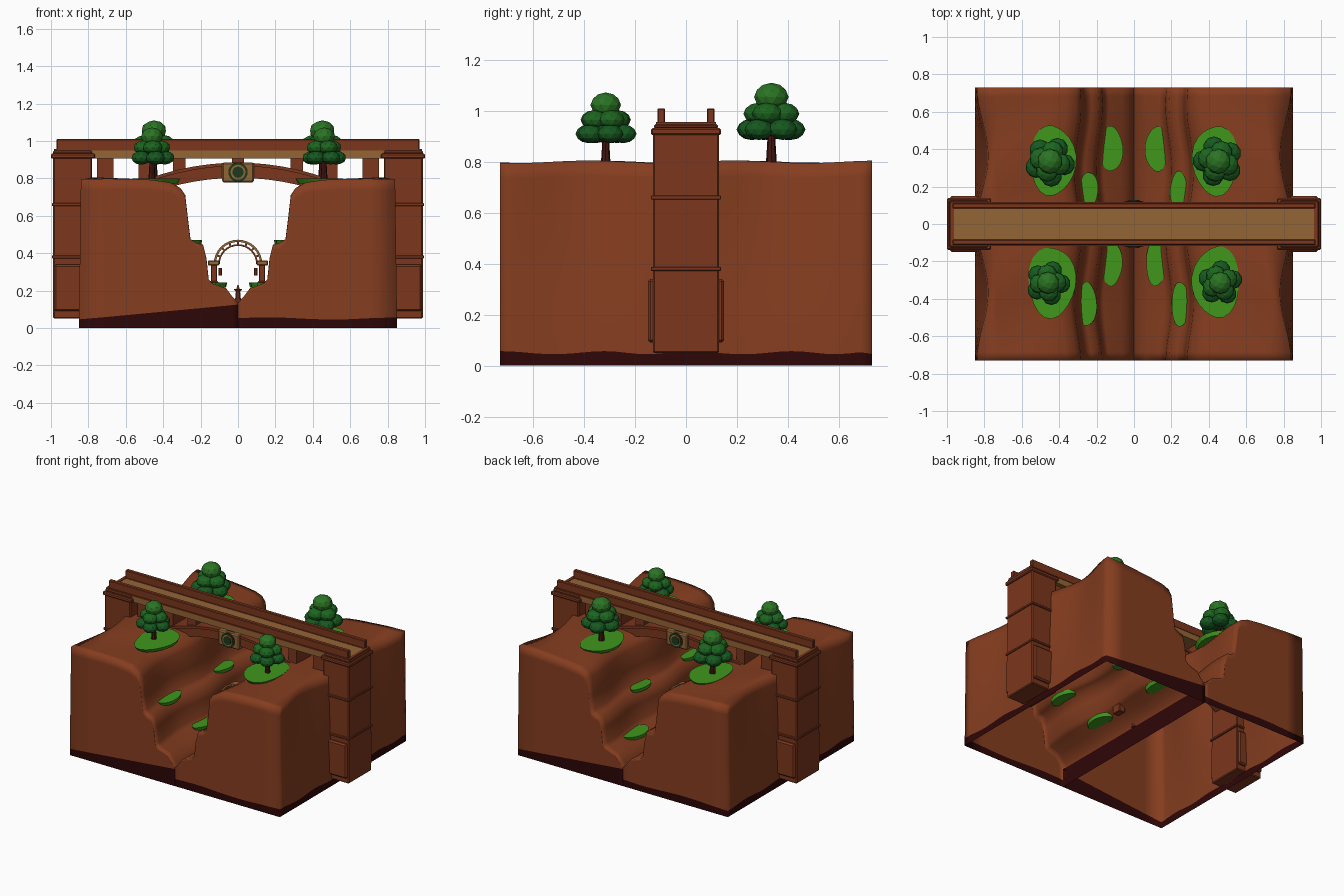
import bpy, bmesh, math, random
from mathutils import Vector

random.seed(4)
cube = bpy.data.objects.get("Cube")
if cube:
    bpy.data.objects.remove(cube, do_unlink=True)


def material(name, r, g, b):
    m = bpy.data.materials.new(name)
    m.use_nodes = True
    m.diffuse_color = (r, g, b, 1)
    m.node_tree.nodes["Principled BSDF"].inputs["Base Color"].default_value = (r, g, b, 1)
    return m


ROCK = material("red rock", 0.235, 0.047, 0.014)
BASE = material("dark rock base", 0.027, 0.002, 0.002)
BRICK = material("bridge brick", 0.2, 0.037, 0.012)
TAN = material("tan stone", 0.29, 0.13, 0.036)
GRASS = material("grass green", 0.05, 0.31, 0.012)
LEAF_LOW = material("lower leaf green", 0.008, 0.1, 0.014)
LEAF_MID = material("middle leaf green", 0.012, 0.13, 0.014)
LEAF_TOP = material("upper leaf green", 0.024, 0.175, 0.018)
TRUNK = material("dark bark", 0.055, 0.008, 0.005)
EMBLEM = material("emblem dark green", 0.012, 0.04, 0.012)


def finish(bm, name, *mats, smooth=False):
    mesh = bpy.data.meshes.new(name)
    bmesh.ops.recalc_face_normals(bm, faces=bm.faces[:])
    for f in bm.faces:
        f.smooth = smooth
    bm.to_mesh(mesh)
    bm.free()
    for m in mats:
        mesh.materials.append(m)
    ob = bpy.data.objects.new(name, mesh)
    bpy.context.collection.objects.link(ob)
    return ob


def box(name, x, y, z, mat, bevel=0.0):
    """Box from (min, max) ranges."""
    bm = bmesh.new()
    bmesh.ops.create_cube(bm, size=1)
    for v in bm.verts:
        v.co = [(a + b) / 2 + c * (b - a) for (a, b), c in zip((x, y, z), v.co)]
    ob = finish(bm, name, mat)
    if bevel:
        mod = ob.modifiers.new("edge", 'BEVEL')
        mod.width = bevel
        mod.segments = 1
    return ob


def cylinder(name, centre, r1, r2, depth, mat, axis='Z', sides=10):
    bm = bmesh.new()
    bmesh.ops.create_cone(bm, cap_ends=True, segments=sides, radius1=r1, radius2=r2, depth=depth)
    ob = finish(bm, name, mat)
    ob.location = centre
    if axis == 'Y':
        ob.rotation_euler.x = math.pi / 2
    return ob


def curved_bar(name, outer, inner, half_y, mat):
    """Strip between two matching (x, z) paths, given thickness along y."""
    bm = bmesh.new()
    rings = [[bm.verts.new((p[0], y, p[1])) for p, y in
              ((a, -half_y), (a, half_y), (b, half_y), (b, -half_y))]
             for a, b in zip(outer, inner)]
    for r, q in zip(rings, rings[1:]):
        for k in range(4):
            bm.faces.new((r[k], r[k - 1], q[k - 1], q[k]))
    bm.faces.new(rings[0])
    bm.faces.new(rings[-1][::-1])
    return finish(bm, name, mat)


# Cliffs: a stepped profile swept along y, with walls down to a dark foot
PROFILE = [(0.83, 0.8), (0.72, 0.799), (0.6, 0.794), (0.48, 0.787), (0.38, 0.774), (0.325, 0.748),
           (0.3, 0.71), (0.285, 0.58), (0.272, 0.475), (0.245, 0.457), (0.205, 0.445),
           (0.185, 0.37), (0.172, 0.26), (0.15, 0.238), (0.07, 0.212), (0.035, 0.17), (0, 0.135)]


def cliff(name, side):
    bm = bmesh.new()
    rows, last = 32, len(PROFILE) - 1
    grid = []
    for j in range(rows + 1):
        y = -0.73 + 1.46 * j / rows
        line = []
        for i, (px, pz) in enumerate(PROFILE):
            wave = 0.018 * math.sin(9 * y - 1) * min(1, px / 0.2)
            if i == 0:
                wave = -0.02 + 0.03 * math.cos(8.6 * y)
            dz = 0.005 * math.sin(11 * y + 7 * px) * (i < 5)
            line.append(bm.verts.new((side * (px + wave), y, pz + dz)))
        grid.append(line)
    for a, b in zip(grid, grid[1:]):
        for i in range(last):
            bm.faces.new((a[i], a[i + 1], b[i + 1], b[i]))
    # Boundary ring: front, gorge centre, back, outer side
    ring = grid[0] + [g[last] for g in grid[1:]]
    ring += grid[rows][-2::-1] + [g[0] for g in grid[rows - 1:0:-1]]
    outer = {g[0] for g in grid}
    drops = []
    for v in ring:
        x, y, z = v.co
        foot = 0.051 + 0.006 * math.sin(17 * y + 9 * x)
        if side * y > 0.7:
            foot = 0.045 + 0.08 * (1 - abs(x) / 0.85)
        foot = min(foot, z - 0.008)
        bx = side * 0.85 if v in outer else x
        column = [v]
        for t in (0.08, 0.4, 0.7, 1):
            column.append(bm.verts.new((x + (bx - x) * t, y, z + (foot - z) * t)))
        column.append(bm.verts.new((bx, y, 0)))
        drops.append(column)
    for k, a in enumerate(drops):
        b = drops[(k + 1) % len(drops)]
        centre = abs(a[0].co.x) + abs(b[0].co.x) < 0.001
        for n in range(5):
            f = bm.faces.new((a[n], b[n], b[n + 1], a[n + 1]))
            f.material_index = 1 if n == 4 or centre else 0
    return finish(bm, name, ROCK, BASE, smooth=True)


cliff("cliff_left", 1)
cliff("cliff_right", -1)


# Grass patches: thin irregular discs, wider at the top so the rim faces down
def patch(x, y, z, rx, ry):
    bm = bmesh.new()
    bmesh.ops.create_cone(bm, cap_ends=True, segments=22, radius1=0.9, radius2=1, depth=0.026)
    p = random.random() * 6
    for v in bm.verts:
        a = math.atan2(v.co.y, v.co.x)
        k = 1 + 0.05 * math.sin(3 * a + p)
        v.co = Vector((x + v.co.x * rx * k, y + v.co.y * ry * k, z + v.co.z))
    finish(bm, "grass_patch", GRASS)


for s in (-1, 1):
    patch(s * 0.435, 0.34, 0.785, 0.122, 0.187)
    patch(s * 0.44, -0.31, 0.785, 0.127, 0.19)
    patch(s * 0.12, 0.4, 0.23, 0.06, 0.12)
    patch(s * 0.12, -0.21, 0.23, 0.057, 0.12)
    patch(s * 0.24, 0.18, 0.457, 0.047, 0.1)
    patch(s * 0.25, -0.43, 0.457, 0.05, 0.118)


# Trees: trunk and three tiers of faceted leaf clumps, lighter towards the top
def tree(x, y, size):
    cylinder("tree_trunk", (x, y, 0.78 + 0.06 * size), 0.02 * size, 0.012 * size, 0.13 * size, TRUNK, sides=8)
    for name, mat, count, ring, z, r, flat in (
            ("lower_leaves", LEAF_LOW, 5, 0.07, 0.13, 0.051, 0.72),
            ("core_leaves", LEAF_LOW, 1, 0, 0.15, 0.06, 0.75),
            ("middle_leaves", LEAF_MID, 4, 0.046, 0.185, 0.053, 0.72),
            ("top_leaves", LEAF_TOP, 1, 0, 0.243, 0.06, 0.82)):
        bm = bmesh.new()
        turn = random.random() * 6
        for k in range(count):
            a = turn + k * math.tau / count
            made = bmesh.ops.create_icosphere(bm, subdivisions=2, radius=r * size)
            for v in made["verts"]:
                v.co.z *= flat
                v.co += Vector((x + ring * size * math.cos(a), y + ring * size * math.sin(a), 0.78 + z * size))
        finish(bm, name, mat)


for s in (-1, 1):
    tree(s * 0.45, 0.335, 1.13)
    tree(s * 0.46, -0.315, 1.0)


def span(s, a, b):
    return sorted((s * a, s * b))


# Bridge deck with side rails
box("bridge_deck", (-0.97, 0.97), (-0.114, 0.114), (0.905, 0.953), TAN)
for s in (-1, 1):
    box("deck_edge", (-0.985, 0.985), span(s, 0.08, 0.118), (0.948, 0.957), BRICK)
    box("deck_rail", (-0.97, 0.97), span(s, 0.083, 0.112), (0.95, 1.01), BRICK, 0.004)
    box("deck_end", span(s, 0.963, 0.985), (-0.118, 0.118), (0.93, 0.957), BRICK)

# End towers with bands, caps and raised panels
for s in (-1, 1):
    box("tower", span(s, 0.78, 0.988), (-0.13, 0.13), (0.05, 0.92), BRICK, 0.006)
    for z in (0.38, 0.66):
        box("tower_band", span(s, 0.77, 0.995), (-0.138, 0.138), (z - 0.008, z + 0.008), BRICK, 0.003)
    box("tower_cap", span(s, 0.765, 1.0), (-0.138, 0.138), (0.905, 0.932), BRICK, 0.006)
    box("tower_cap_top", span(s, 0.78, 0.99), (-0.125, 0.125), (0.93, 0.948), BRICK, 0.006)
    for t in (-1, 1):
        box("tower_panel", span(s, 0.785, 0.983), span(t, 0.12, 0.15), (0.09, 0.34), BRICK, 0.01)


# Main arch with posts up to the deck
def arch_z(x):
    return 0.878 - 0.37 * x * x


xs = [-0.8 + 0.08 * k for k in range(21)]
curved_bar("main_arch", [(x, arch_z(x)) for x in xs], [(x, arch_z(x) - 0.075) for x in xs], 0.09, BRICK)
curved_bar("arch_trim", [(x, arch_z(x) + 0.006) for x in xs], [(x, arch_z(x) - 0.012) for x in xs], 0.1, BRICK)
for x, w in ((0.71, 0.045), (0.5, 0.033), (0.315, 0.033), (0, 0.033)):
    for s in (-1, 1) if x else (1,):
        box("arch_post", (s * x - w, s * x + w), (-0.085, 0.085), (arch_z(x) - 0.03, 0.91), BRICK)

# Round emblem on both faces of the keystone
box("keystone", (-0.085, 0.085), (-0.112, 0.112), (0.778, 0.885), TAN, 0.008)
for s in (-1, 1):
    cylinder("emblem_disc", (0, s * 0.114, 0.833), 0.052, 0.052, 0.012, EMBLEM, 'Y', 20)
    cylinder("emblem_ring", (0, s * 0.118, 0.833), 0.04, 0.04, 0.012, TAN, 'Y', 20)
    cylinder("emblem_centre", (0, s * 0.122, 0.833), 0.03, 0.03, 0.012, EMBLEM, 'Y', 16)

# Small gateway arch down in the gorge
angles = [math.pi * k / 16 for k in range(17)]


def arc(r):
    return [(r * math.cos(a), 0.342 + r * math.sin(a)) for a in angles]


curved_bar("gate_outer_arch", arc(0.13), arc(0.118), 0.024, TAN)
curved_bar("gate_inner_arch", arc(0.106), arc(0.097), 0.016, BRICK)
for a in angles[2:-1:2]:
    u = Vector((math.cos(a), math.sin(a)))
    n = Vector((-u.y, u.x)) * 0.005
    path = [u * r + Vector((0, 0.342)) for r in (0.1, 0.124)]
    curved_bar("gate_spoke", [p + n for p in path], [p - n for p in path], 0.01, BRICK)
for s in (-1, 1):
    box("gate_post", span(s, 0.113, 0.145), (-0.025, 0.025), (0.19, 0.35), BRICK, 0.003)
    box("gate_post_cap", span(s, 0.1, 0.16), (-0.032, 0.032), (0.335, 0.36), TAN, 0.004)
    box("gate_post_foot", span(s, 0.105, 0.155), (-0.034, 0.034), (0.19, 0.25), BRICK, 0.004)
    cylinder("gate_lantern", (s * 0.095, 0, 0.3), 0.01, 0.01, 0.04, BRICK, sides=8)
cylinder("gorge_pedestal", (0, 0, 0.165), 0.018, 0.012, 0.06, BRICK)
cylinder("pedestal_bowl", (0, 0, 0.2), 0.01, 0.024, 0.015, BRICK)
cylinder("pedestal_finial", (0, 0, 0.218), 0.01, 0.003, 0.025, BRICK)
